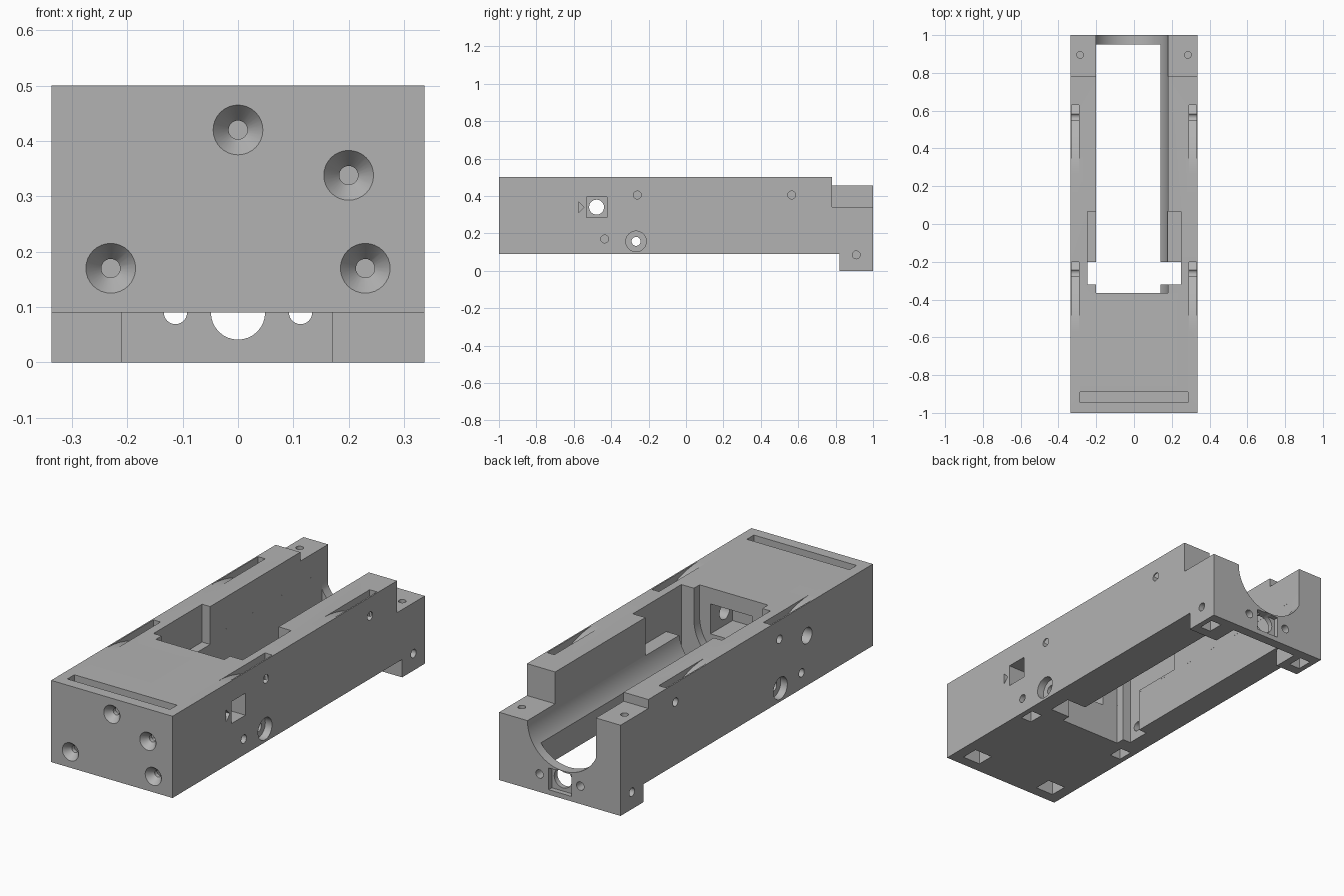
import bpy, bmesh, math
from mathutils import Vector, Matrix

cube = bpy.data.objects.get("Cube")
if cube:
    bpy.data.objects.remove(cube)

grey = bpy.data.materials.new("plain_grey")
grey.use_nodes = True
grey.diffuse_color = (0.45, 0.45, 0.45, 1)
grey.node_tree.nodes["Principled BSDF"].inputs["Base Color"].default_value = (0.45, 0.45, 0.45, 1)

cutters = []


def make(name, bm):
    bmesh.ops.recalc_face_normals(bm, faces=bm.faces)
    mesh = bpy.data.meshes.new(name)
    bm.to_mesh(mesh)
    bm.free()
    mesh.materials.append(grey)
    ob = bpy.data.objects.new(name, mesh)
    bpy.context.collection.objects.link(ob)
    return ob


def prism(name, points, x0, x1):
    """Extrude a (y, z) outline along x."""
    bm = bmesh.new()
    face = bm.faces.new([bm.verts.new((x0, y, z)) for y, z in points])
    ext = bmesh.ops.extrude_face_region(bm, geom=[face])["geom"]
    moved = [v for v in ext if isinstance(v, bmesh.types.BMVert)]
    bmesh.ops.translate(bm, verts=moved, vec=(x1 - x0, 0, 0))
    return make(name, bm)


def cut_prism(points, x0, x1):
    cutters.append(prism("cutter", points, x0, x1))


def cut_box(x0, x1, y0, y1, z0, z1):
    cut_prism([(y0, z0), (y1, z0), (y1, z1), (y0, z1)], x0, x1)


def cut_round(start, end, r1, r2=None, sides=32):
    a, b = Vector(start), Vector(end)
    bm = bmesh.new()
    turn = (b - a).to_track_quat("Z", "Y").to_matrix().to_4x4()
    bmesh.ops.create_cone(bm, cap_ends=True, segments=sides, radius1=r1,
                          radius2=r1 if r2 is None else r2, depth=(b - a).length,
                          matrix=Matrix.Translation((a + b) / 2) @ turn)
    cutters.append(make("cutter", bm))


# Housing block with rear foot and stepped rear ledge
W = 0.337
body = prism("housing", [(-1, .09), (.82, .09), (.82, 0), (1, 0), (1, .455),
                         (.78, .455), (.78, .5), (-1, .5)], -W, W)
cut_box(0, .5, .78, 1.1, .34, .6)

# Long channel: open top, round bed, open floor, gap between the feet
cut_box(-.2, .18, -.365, 1.1, .34, .6)
bed = [(-.2, .36)] + [(-.02 + .2 * math.cos(t), .34 + .2 * math.sin(t))
                      for t in [math.radians(206 + i * 154 / 36) for i in range(37)]]
bm = bmesh.new()
outline = bm.faces.new([bm.verts.new((x, -.365, z)) for x, z in bed + [(.18, .36)]])
ext = bmesh.ops.extrude_face_region(bm, geom=[outline])["geom"]
bmesh.ops.translate(bm, verts=[v for v in ext if isinstance(v, bmesh.types.BMVert)],
                    vec=(0, 1.5, 0))
cutters.append(make("cutter", bm))
cut_box(-.2, .14, -.365, .95, -.1, .3)
cut_box(-.21, .17, .815, .95, -.1, .09)

# Cross slot and its side pockets
cut_box(-.245, .25, -.32, -.2, -.1, .6)
cut_box(-.245, .25, -.21, .065, .31, .6)

# Chamber behind the front wall of the channel
cut_box(-.11, .12, -.54, -.36, .27, .42)

# Front countersunk screws
for x, z in [(0, .42), (.2, .338), (-.23, .17), (.23, .17)]:
    cut_round((x, -1.01, z), (x, -.965, z), .053, .017)
    cut_round((x, -1.01, z), (x, -.9, z), .017)

# Nut slots from the top and from below
cut_box(-.285, .285, -.945, -.89, .3, .6)
for s in (-1, 1):
    cut_box(s * .23 - .05, s * .23 + .05, -.945, -.855, 0, .22)
    cut_box(s * .28 - .03, s * .28 + .03, -.475, -.395, 0, .215)
    cut_box(s * .28 - .03, s * .28 + .03, .87, .95, -.1, .13)

    # Curved ramp slots in the top rails
    for y in (-.57, .26):
        ramp = [(y + .37 * i / 8, .5 - .14 * (i / 8) ** 2) for i in range(9)]
        cut_prism([(y, .6)] + ramp + [(y + .37, .6)], s * .29, s * .33)

    # Side screw holes
    for y, z, inner in [(-.26, .405, .29), (.565, .405, .29), (-.435, .17, .27), (.91, .085, .27)]:
        cut_round((s * .4, y, z), (s * inner, y, z), .021, sides=24)
    cut_round((s * .4, -.267, .157), (s * .2, -.267, .157), .024)
    cut_round((s * .4, -.267, .157), (s * .3, -.267, .157), .055)

    # Rear ledge holes and rear wall screw holes
    cut_round((s * .285, .895, .6), (s * .285, .895, .2), .018, sides=24)
    cut_round((s * .113, 1.1, .09), (s * .113, .9, .09), .021, sides=24)

# Cross bore with square socket and arrow mark
cut_round((-.5, -.478, .34), (.5, -.478, .34), .04)
cut_box(.2, .4, -.533, -.423, .285, .395)
cut_prism([(-.575, .31), (-.545, .34), (-.575, .37)], .31, .4)

# Rear square recess with round opening
cut_box(-.065, .062, .975, 1.1, .025, .134)
cut_round((0, 1.1, .09), (0, .9, .09), .049)

for c in cutters:
    c.hide_render = True
    mod = body.modifiers.new("cut", "BOOLEAN")
    mod.operation = "DIFFERENCE"
    mod.solver = "EXACT"
    mod.object = c

# Apply the cuts and drop the helpers
graph = bpy.context.evaluated_depsgraph_get()
body.data = bpy.data.meshes.new_from_object(body.evaluated_get(graph))
body.modifiers.clear()
for c in cutters:
    bpy.data.objects.remove(c)

bpy.ops.object.select_all(action="DESELECT")
body.select_set(True)
bpy.context.view_layer.objects.active = body
bpy.ops.object.shade_smooth_by_angle(angle=math.radians(30))
